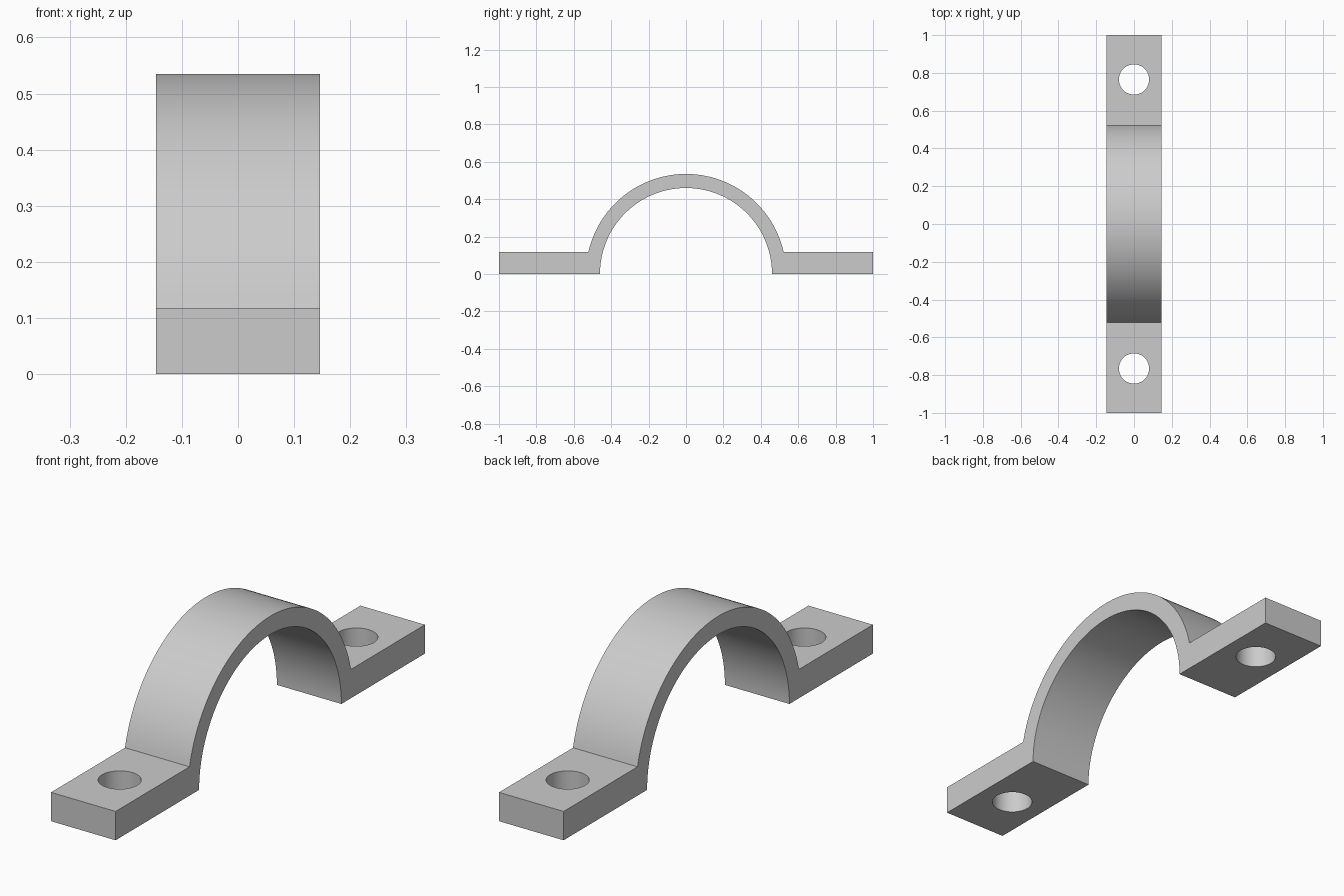
import bpy, bmesh
from math import asin, cos, sin, pi, radians

if "Cube" in bpy.data.objects:
    bpy.data.objects.remove(bpy.data.objects["Cube"], do_unlink=True)

HALF_WIDTH = 0.146
OUTER, INNER = 0.535, 0.46
FLANGE = 0.118
HOLE_Y, HOLE_R = 0.765, 0.08
STEPS = 64

grey = bpy.data.materials.new("plain grey")
grey.use_nodes = True
colour = (0.6, 0.6, 0.6, 1)
grey.diffuse_color = colour
grey.node_tree.nodes["Principled BSDF"].inputs["Base Color"].default_value = colour


def arc(radius, start, end):
    angles = [start + (end - start) * i / STEPS for i in range(STEPS + 1)]
    return [(radius * cos(a), radius * sin(a)) for a in angles]


# Side profile: flange, outer arch, flange, inner arch
foot = asin(FLANGE / OUTER)
profile = [(1, 0), (1, FLANGE)] + arc(OUTER, foot, pi - foot)
profile += [(-1, FLANGE), (-1, 0)] + arc(INNER, pi, 0)

# Extrude the profile across the width
bm = bmesh.new()
face = bm.faces.new([bm.verts.new((-HALF_WIDTH, y, z)) for y, z in profile])
side = bmesh.ops.extrude_face_region(bm, geom=[face])
moved = [v for v in side["geom"] if isinstance(v, bmesh.types.BMVert)]
bmesh.ops.translate(bm, verts=moved, vec=(2 * HALF_WIDTH, 0, 0))
bmesh.ops.recalc_face_normals(bm, faces=bm.faces)
mesh = bpy.data.meshes.new("pipe_clamp")
bm.to_mesh(mesh)
bm.free()
clamp = bpy.data.objects.new("pipe_clamp", mesh)
bpy.context.collection.objects.link(clamp)
mesh.materials.append(grey)

# Bolt holes through both flanges
for name, sign in (("front_hole", -1), ("back_hole", 1)):
    bpy.ops.mesh.primitive_cylinder_add(
        vertices=64, radius=HOLE_R, depth=0.5, location=(0, sign * HOLE_Y, 0))
    cutter = bpy.context.object
    cutter.name = name + "_cutter"
    cutter.hide_render = True
    cutter.data.materials.append(grey)
    cut = clamp.modifiers.new(name, "BOOLEAN")
    cut.operation = "DIFFERENCE"
    cut.solver = "EXACT"
    cut.object = cutter
    bpy.ops.object.select_all(action="DESELECT")
    clamp.select_set(True)
    bpy.context.view_layer.objects.active = clamp
    bpy.ops.object.modifier_apply(modifier=cut.name)
    bpy.data.objects.remove(cutter, do_unlink=True)

# Smooth curves, crisp corners
bpy.ops.object.shade_smooth_by_angle(angle=radians(30))
